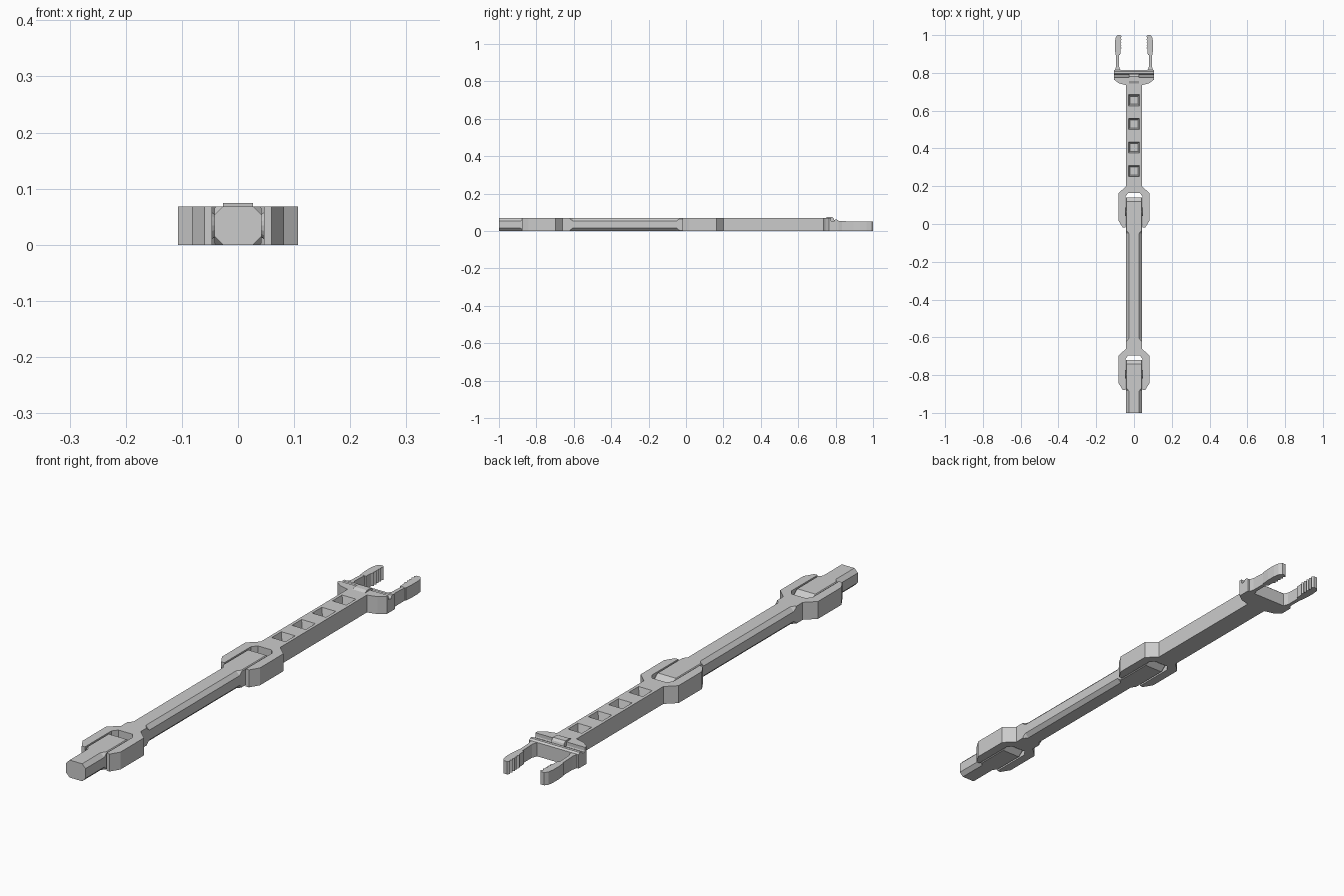
import bpy, bmesh, math
from mathutils import Matrix

if "Cube" in bpy.data.objects:
    bpy.data.objects.remove(bpy.data.objects["Cube"])

H = 0.068        # body thickness
W = 0.042        # half width of the rods
STEP = -0.86     # spacing between the two hinges


def make(name, bm):
    bmesh.ops.recalc_face_normals(bm, faces=bm.faces)
    me = bpy.data.meshes.new(name)
    bm.to_mesh(me)
    bm.free()
    ob = bpy.data.objects.new(name, me)
    bpy.context.collection.objects.link(ob)
    return ob


def skin(name, rings):
    """Closed solid through a list of equal-length rings."""
    bm = bmesh.new()
    vs = [[bm.verts.new(p) for p in r] for r in rings]
    n = len(vs[0])
    for a, b in zip(vs, vs[1:]):
        for i in range(n):
            j = (i + 1) % n
            bm.faces.new((a[i], a[j], b[j], b[i]))
    bm.faces.new(vs[0][::-1])
    bm.faces.new(vs[-1])
    return make(name, bm)


def plate(name, outline, z0, z1):
    return skin(name, [[(x, y, z) for x, y in outline] for z in (z0, z1)])


def side_profile(name, outline, x0, x1):
    return skin(name, [[(x, y, z) for y, z in outline] for x in (x0, x1)])


def mirrored(half):
    return half + [(-x, y) for x, y in reversed(half)]


def octagon(y, z0=0.0, z1=H, c=0.015, w=W):
    return [(-w + c, y, z0), (w - c, y, z0), (w, y, z0 + c), (w, y, z1 - c),
            (w - c, y, z1), (-w + c, y, z1), (-w, y, z1 - c), (-w, y, z0 + c)]


def tongue_end(dy):
    """Sections of the hinge tongue, bevelled at its tip."""
    return [octagon(0.118 + dy, c=0.003), octagon(0.14 + dy, 0.018, 0.05, 0.003)]


def fork(dy, end):
    """Hinge fork outline with a bar running to y = end."""
    pts = [(W, 0.20), (0.082, 0.163), (0.082, 0.018), (0.060, -0.018),
           (0.046, -0.018), (0.046, 0.145), (0.030, 0.165)]
    return mirrored([(W, end)] + [(x, y + dy) for x, y in pts])


def hinge_pins(name, dy):
    for s in (-1, 1):
        bm = bmesh.new()
        bmesh.ops.create_cone(bm, cap_ends=True, segments=16, radius1=0.026,
                              radius2=0.014, depth=0.016,
                              matrix=Matrix.Translation((s * 0.041, 0.065 + dy, H / 2))
                              @ Matrix.Rotation(-s * math.pi / 2, 4, 'Y'))
        make(name, bm)


# Handle tip with its hinge tongue
skin("end_rod", [octagon(-1.0), octagon(-0.885), octagon(-0.87, c=0.003)] + tongue_end(STEP))

# Middle link: fork, bevelled rod and tongue
plate("middle_fork", fork(STEP, -0.62), 0, H)
skin("middle_rod", [octagon(-0.625, c=0.001), octagon(-0.605), octagon(-0.05),
                    octagon(-0.035, c=0.003)] + tongue_end(0))

# Upper link: fork and bar with tapered pockets cut in the top
bar = plate("upper_fork_bar", fork(0, 0.76), 0, H)
for i in range(4):
    y = 0.28 + 0.125 * i
    rings = []
    for z, r in ((0.036, 0.021), (0.076, 0.032)):
        rings.append([(-r, y - r, z), (r, y - r, z), (r, y + r, z), (-r, y + r, z)])
    cut = skin("pocket_cutter", rings)
    cut.hide_render = True
    mod = bar.modifiers.new("pocket", 'BOOLEAN')
    mod.operation, mod.solver, mod.object = 'DIFFERENCE', 'EXACT', cut
    bpy.context.view_layer.objects.active = bar
    bpy.ops.object.modifier_apply(modifier=mod.name)
    bpy.data.objects.remove(cut)

for dy in (0, STEP):
    hinge_pins("hinge_pin", dy)

# Gripper head: flared base, grooved crossbar and centre latch
plate("head_flare", mirrored([(W, 0.735), (0.08, 0.745), (0.107, 0.765), (0.107, 0.776)]), 0, H)
side_profile("head_crossbar", [(0.77, 0), (0.815, 0), (0.815, 0.054), (0.808, 0.06),
                               (0.797, 0.06), (0.79, 0.05), (0.778, 0.05), (0.77, H)],
             -0.107, 0.107)
side_profile("head_latch", [(0.745, 0.05), (0.795, 0.05), (0.79, 0.066), (0.782, 0.074),
                            (0.757, 0.074), (0.745, H)], -0.027, 0.027)

# Two gripper fingers with toothed inner faces
for s in (-1, 1):
    arm = [(0.070, 0.81), (0.101, 0.81), (0.095, 0.835), (0.095, 0.91),
           (0.080, 0.91), (0.080, 0.835)]
    rings = [[(s * x, y, 0) for x, y in arm],
             [(s * x, y, 0.054 - 0.05 * (y - 0.81)) for x, y in arm]]
    skin("finger_arm", rings)
    pad = [(0.073, 0.895), (0.098, 0.895), (0.101, 0.93), (0.101, 0.965),
           (0.097, 0.988), (0.088, 1.0), (0.072, 1.0)]
    for k in range(5):
        y = 0.992 - 0.015 * k
        pad += [(0.066, y), (0.072, y - 0.009)]
    plate("finger_pad", [(s * x, y) for x, y in pad], 0, 0.05)
